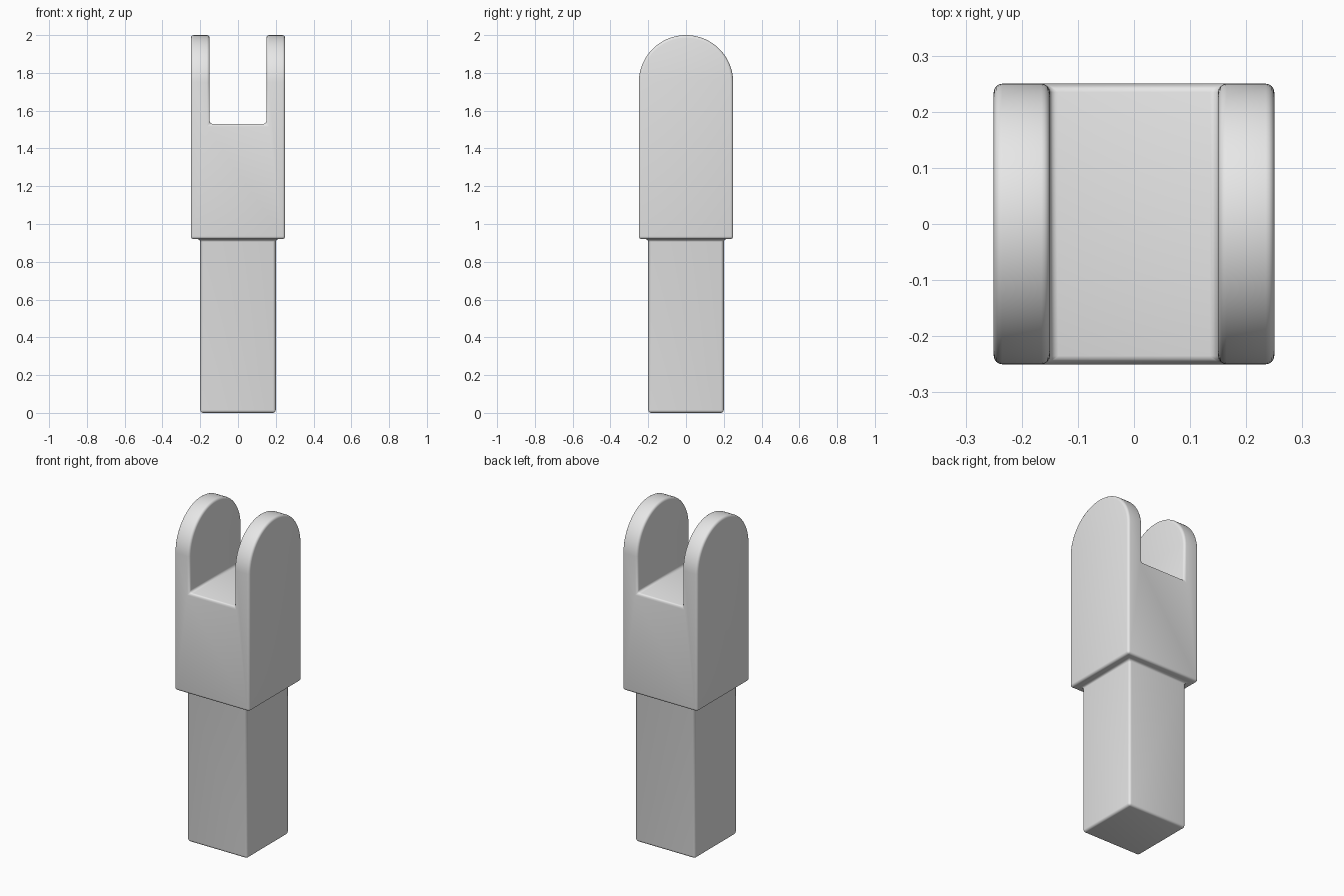
import bpy, bmesh, math

cube = bpy.data.objects.get("Cube")
if cube:
    bpy.data.objects.remove(cube, do_unlink=True)

HEAD, SHANK, SLOT = 0.25, 0.20, 0.15      # half widths
SHOULDER, FLOOR, TOP = 0.92, 1.53, 2.0    # heights

grey = bpy.data.materials.new("light grey")
grey.use_nodes = True
grey.diffuse_color = (0.8, 0.8, 0.8, 1)
grey.node_tree.nodes["Principled BSDF"].inputs["Base Color"].default_value = (0.8, 0.8, 0.8, 1)


def extrude_x(name, profile, half):
    """Solid from a (y, z) outline, running from -half to +half in x."""
    bm = bmesh.new()
    face = bm.faces.new([bm.verts.new((-half, y, z)) for y, z in profile])
    new = bmesh.ops.extrude_face_region(bm, geom=[face])["geom"]
    bmesh.ops.translate(bm, vec=(2 * half, 0, 0),
                        verts=[v for v in new if isinstance(v, bmesh.types.BMVert)])
    bmesh.ops.recalc_face_normals(bm, faces=bm.faces)
    mesh = bpy.data.meshes.new(name)
    bm.to_mesh(mesh)
    bm.free()
    mesh.materials.append(grey)
    obj = bpy.data.objects.new(name, mesh)
    bpy.context.collection.objects.link(obj)
    return obj


def rect(half, low, high):
    return [(-half, low), (half, low), (half, high), (-half, high)]


def combine(target, other, operation):
    mod = target.modifiers.new(operation.lower(), "BOOLEAN")
    mod.object, mod.operation, mod.solver = other, operation, "EXACT"


# Head block with a half-round top
steps = 40
arc = [(HEAD * math.cos(math.pi * i / steps),
        TOP - HEAD + HEAD * math.sin(math.pi * i / steps)) for i in range(steps + 1)]
fork = extrude_x("clevis_fork", [(-HEAD, SHOULDER), (HEAD, SHOULDER)] + arc, HEAD)

# Square shank and the slot between the two ears
shank = extrude_x("shank_helper", rect(SHANK, 0, SHOULDER + 0.1), SHANK)
slot = extrude_x("slot_cutter", rect(HEAD * 2, FLOOR, TOP + 0.2), SLOT)
combine(fork, shank, "UNION")
combine(fork, slot, "DIFFERENCE")

# Rounded edges and inner corners
bevel = fork.modifiers.new("rounded edges", "BEVEL")
bevel.width, bevel.segments = 0.015, 4
bevel.limit_method, bevel.angle_limit = "ANGLE", math.radians(40)

# Apply the modifiers and remove the helpers
bpy.ops.object.select_all(action="DESELECT")
fork.select_set(True)
bpy.context.view_layer.objects.active = fork
for mod in list(fork.modifiers):
    bpy.ops.object.modifier_apply(modifier=mod.name)
for helper in (shank, slot):
    bpy.data.objects.remove(helper, do_unlink=True)
bpy.ops.object.shade_smooth_by_angle(angle=math.radians(35))
